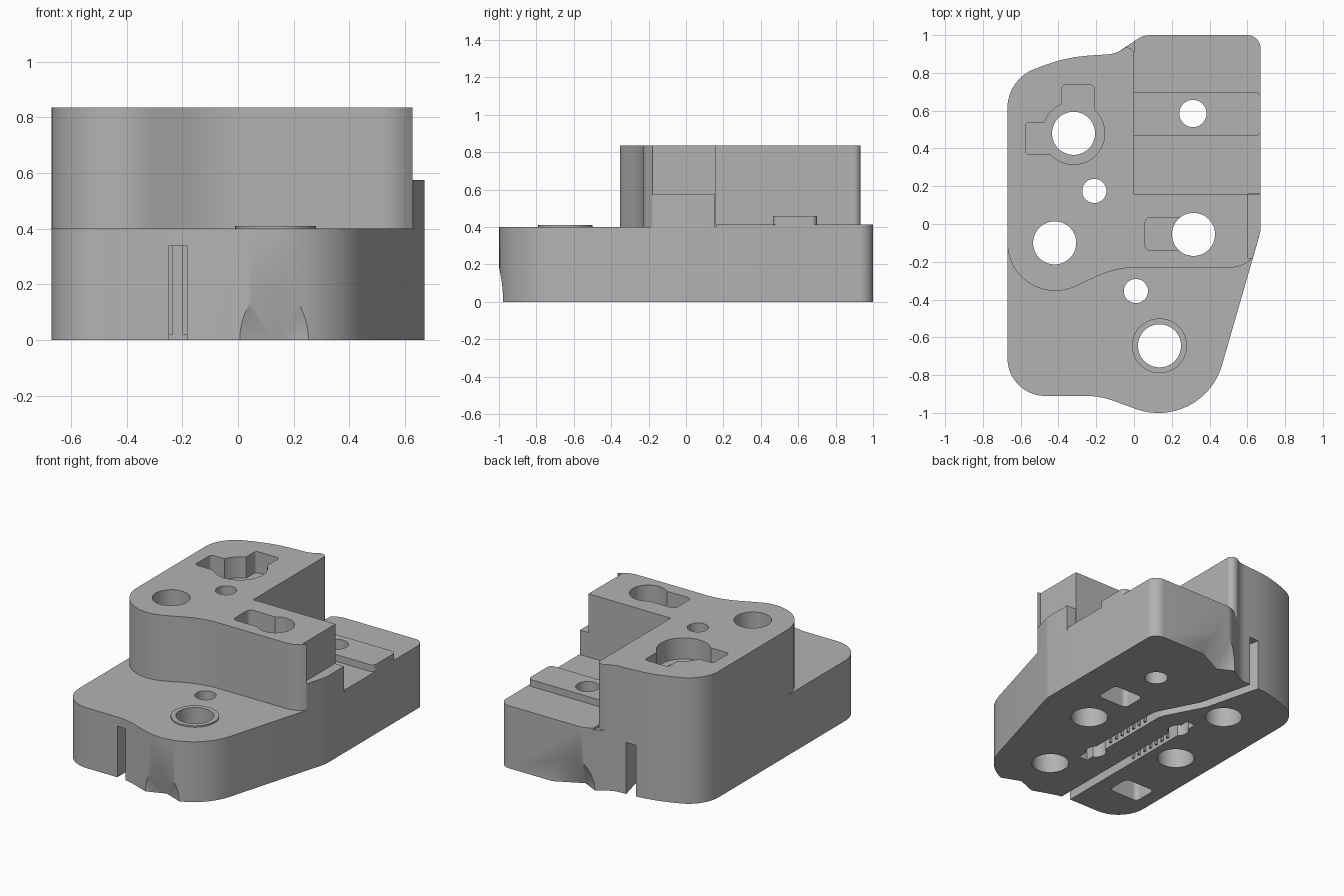
import bpy, bmesh, math
from mathutils import Vector

cube = bpy.data.objects.get("Cube")
if cube:
    bpy.data.objects.remove(cube)

grey = bpy.data.materials.new("plain grey")
grey.use_nodes = True
COLOR = (0.45, 0.45, 0.45, 1)
grey.diffuse_color = COLOR
grey.node_tree.nodes["Principled BSDF"].inputs["Base Color"].default_value = COLOR


def rounded(points):
    """Polygon from (x, y, radius) corners, each corner replaced by a tangent arc."""
    out = []
    n = len(points)
    for i, p in enumerate(points):
        c = Vector(p[:2])
        r = p[2] if len(p) > 2 else 0
        if not r:
            out.append(c)
            continue
        a = (Vector(points[i - 1][:2]) - c).normalized()
        b = (Vector(points[(i + 1) % n][:2]) - c).normalized()
        half = a.angle(b) / 2
        turn = math.pi - 2 * half
        centre = c + (a + b).normalized() * r / math.sin(half)
        start = c + a * r / math.tan(half) - centre
        side = 1 if a.cross(b) < 0 else -1
        steps = max(2, round(turn / math.radians(6)))
        for k in range(steps + 1):
            t = side * turn * k / steps
            co, si = math.cos(t), math.sin(t)
            out.append(centre + Vector((start.x * co - start.y * si,
                                        start.x * si + start.y * co)))
    return out


def circle(x, y, r):
    return [(x + r * math.cos(math.tau * k / 64), y + r * math.sin(math.tau * k / 64))
            for k in range(64)]


def rect(x0, x1, y0, y1, r=0):
    return rounded([(x0, y0, r), (x1, y0, r), (x1, y1, r), (x0, y1, r)])


def prism(name, outlines, z0, z1):
    """Upright prisms over the outlines, as one object."""
    bm = bmesh.new()
    for outline in outlines:
        face = bm.faces.new([bm.verts.new((p[0], p[1], z0)) for p in outline])
        new = bmesh.ops.extrude_face_region(bm, geom=[face])["geom"]
        bmesh.ops.translate(bm, vec=(0, 0, z1 - z0),
                            verts=[v for v in new if isinstance(v, bmesh.types.BMVert)])
    return finish(name, bm)


def finish(name, bm):
    bmesh.ops.recalc_face_normals(bm, faces=bm.faces)
    mesh = bpy.data.meshes.new(name)
    bm.to_mesh(mesh)
    bm.free()
    mesh.materials.append(grey)
    ob = bpy.data.objects.new(name, mesh)
    bpy.context.collection.objects.link(ob)
    return ob


def cut(ob, cutter):
    cutter.hide_render = True
    mod = ob.modifiers.new("cut", "BOOLEAN")
    mod.operation = "DIFFERENCE"
    mod.solver = "EXACT"
    mod.object = cutter
    bpy.context.view_layer.objects.active = ob
    bpy.ops.object.modifier_apply(modifier=mod.name)
    bpy.data.objects.remove(cutter)


def scoop(x, y_edge, y_tip):
    """Cone lying on its side, wide end outside the block."""
    bm = bmesh.new()
    d = y_tip - y_edge
    ring = []
    for k in range(64):
        t = math.tau * k / 64
        ring.append(bm.verts.new((x + 0.36 * math.cos(t), y_edge - d, 0.38 * math.sin(t))))
    tip = bm.verts.new((x, y_tip, 0))
    bm.faces.new(ring)
    for k in range(64):
        bm.faces.new((ring[k], ring[(k + 1) % 64], tip))
    return finish("scoop_cutter", bm)


BASE_TOP, TOP = 0.40, 0.835
back_curve = [(-.1, .9, .15), (-.36, .885, .8), (-.67, .765, .22)]

# main solids
base = prism("base", [rounded(
    [(-.67, -.91, .2), (-.18, -.91, .4), (.362, -1.108, .35), (.67, -.04, .15),
     (.67, 1, .07), (.05, 1, .12)] + back_curve)], 0, BASE_TOP)
upper = prism("upper_block", [rounded(
    [(-.67, -.498, .253), (-.095, -.23, .5), (.57, -.23, .15), (.627, -.18),
     (.603, -.18), (.603, .16), (0, .16), (0, .935, .035), (-.05, .933)] + back_curve)],
    BASE_TOP, TOP)
ledge = prism("side_ledge", [rounded(
    [(.603, -.18), (.629, -.18), (.67, -.04, .15), (.67, .155), (.603, .155)])],
    BASE_TOP, 0.575)
deck = prism("back_deck", [rounded(
    [(0, .16), (.67, .16), (.67, 1, .07), (.05, 1, .12), (0, .967)])], BASE_TOP, 0.415)
strip = prism("raised_strip", [rounded(
    [(0, .465), (.67, .465, .03), (.67, .70, .03), (0, .70)])], 0.415, 0.46)
collar = prism("hole_collar", [circle(.135, -.645, .145)], BASE_TOP, 0.41)

# through holes
BIG, SMALL = 0.114, 0.064
holes = {
    "upper": [(-.32, .48, BIG), (-.42, -.1, BIG), (.315, -.055, BIG), (-.21, .175, SMALL)],
    "front": [(.135, -.645, BIG), (.01, -.355, SMALL)],
    "back": [(.312, .585, .072)],
}


def drill(ob, groups):
    for g in groups:
        for h in holes[g]:
            cut(ob, prism("hole_cutter", [circle(*h)], -0.1, 1))


# pockets in the top of the upper block
for outline, depth in [(circle(-.32, .48, .165), .14),
                       (rect(-.383, -.21, .48, .735, .02), .14),
                       (rect(-.575, -.32, .368, .537, .02), .14),
                       (rect(.058, .33, -.14, .035, .03), .12)]:
    cut(upper, prism("pocket_cutter", [outline], TOP - depth, 1))

# grooves and pockets under the base
cut(base, prism("groove_cutter", [rounded(
    [(.05, -.47), (.05, .25, .15), (-.095, .53, .15), (-.215, 1), (-.285, 1),
     (-.16, .51, .15), (-.015, .235, .15), (-.015, -.47)])], -0.1, 0.34))
cut(base, prism("groove_cutter", [rect(-.248, -.184, -1.1, .29)], -0.1, 0.34))
for x, y in [(.33, .263), (-.465, -.577)]:
    cut(base, prism("pocket_cutter", [rect(x - .11, x + .11, y - .083, y + .083, .03)],
                    -0.1, 0.15))
cut(base, scoop(.13, -1, -.93))
cut(base, scoop(.1, 1, .91))

drill(base, holes)
drill(upper, ["upper"])
drill(deck, ["back"])
drill(strip, ["back"])
drill(collar, ["front"])

# small gripping teeth along the grooves
teeth = []
for x0, x1, y0 in [(-.015, .05, -.24), (-.248, -.184, -.3)]:
    for k in range(7):
        y = y0 + k * 0.055
        teeth.append(rect(x0, x0 + .015, y, y + .012))
        teeth.append(rect(x1 - .015, x1, y, y + .012))
prism("groove_teeth", teeth, 0.02, 0.34)

# smooth the curved walls, keep the edges sharp
bpy.ops.object.select_all(action="DESELECT")
for ob in bpy.context.scene.objects:
    if ob.type == "MESH":
        ob.select_set(True)
        bpy.context.view_layer.objects.active = ob
bpy.ops.object.shade_smooth_by_angle(angle=math.radians(30))
